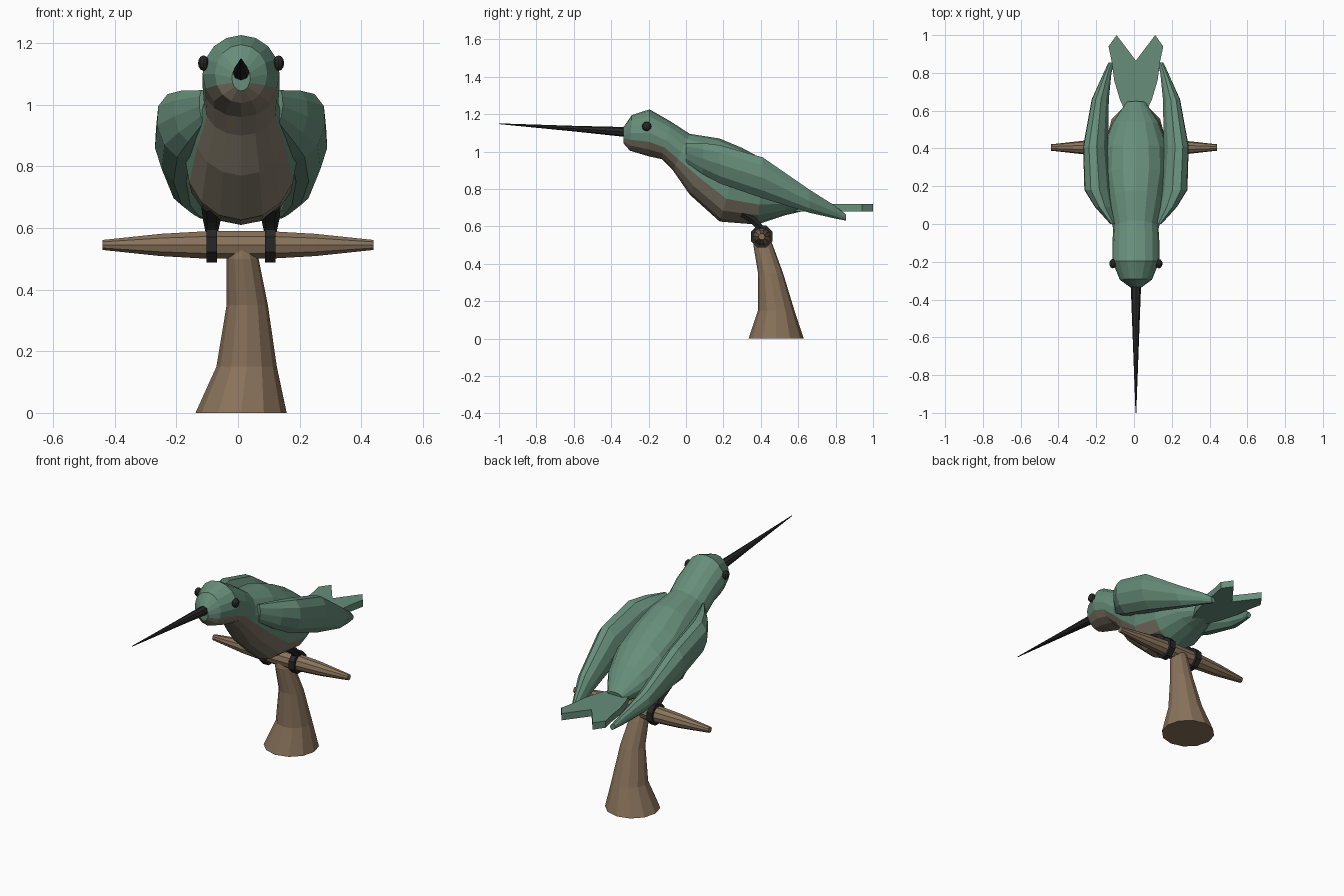
import bpy, bmesh
from math import sin, cos, pi
from mathutils import Vector

if "Cube" in bpy.data.objects:
    bpy.data.objects.remove(bpy.data.objects["Cube"])

CX = 0.01  # bird's mirror plane


def material(name, rgb):
    m = bpy.data.materials.new(name)
    m.diffuse_color = (*rgb, 1)
    m.use_nodes = True
    m.node_tree.nodes["Principled BSDF"].inputs["Base Color"].default_value = m.diffuse_color
    return m


GREEN = material("green_feathers", (0.135, 0.27, 0.195))
TAN = material("tan_breast", (0.22, 0.19, 0.14))
WOOD = material("wood", (0.25, 0.17, 0.105))
BLACK = material("black", (0.02, 0.02, 0.02))


def ring(center, u, v, n, phase=0.0):
    """Ellipse of n points spanned by half-axes u and v."""
    c, u, v = Vector(center), Vector(u), Vector(v)
    return [c + u * cos(2 * pi * (i + phase) / n) + v * sin(2 * pi * (i + phase) / n)
            for i in range(n)]


def loft(name, rings, mats, pick=None, closed=False):
    """Skin consecutive rings; pick(section, side) selects a material slot."""
    bm = bmesh.new()
    rows = [[bm.verts.new(p) for p in r] for r in rings]
    n, count = len(rows[0]), len(rows)
    for k in range(count if closed else count - 1):
        a, b = rows[k], rows[(k + 1) % count]
        for i in range(n):
            j = (i + 1) % n
            f = bm.faces.new((a[i], a[j], b[j], b[i]))
            f.material_index = pick(k, i) if pick else 0
    if not closed:
        bm.faces.new(rows[0])
        bm.faces.new(rows[-1])
    bmesh.ops.recalc_face_normals(bm, faces=bm.faces)
    me = bpy.data.meshes.new(name)
    bm.to_mesh(me)
    bm.free()
    for m in mats:
        me.materials.append(m)
    ob = bpy.data.objects.new(name, me)
    bpy.context.collection.objects.link(ob)
    return ob


# Body and head: top y,z / bottom y,z / half width
body = [(-.335, 1.13, -.335, 1.045, .03), (-.29, 1.195, -.30, 1.005, .085),
        (-.195, 1.226, -.20, .975, .125), (-.08, 1.16, -.13, .96, .125),
        (.02, 1.095, -.07, .90, .12), (.18, 1.07, .02, .77, .155),
        (.30, 1.02, .18, .626, .182), (.42, .955, .38, .61, .175),
        (.54, .86, .53, .66, .125), (.65, .74, .64, .685, .05)]
SIDES = 16
loft("body",
     [ring((CX, (ty + by) / 2, (tz + bz) / 2), (w, 0, 0),
           (0, (ty - by) / 2, (tz - bz) / 2), SIDES) for ty, tz, by, bz, w in body],
     [GREEN, TAN], lambda k, i: int(k < 7 and 9 <= i <= 14))

# Beak
loft("beak", [ring((CX, y, z), (w, 0, 0), (0, 0, h), 8) for y, z, w, h in
              [(-.31, 1.104, .028, .027), (-.6, 1.123, .017, .015), (-1, 1.149, .002, .002)]],
     [BLACK])

# Wing sections: y, inner x, outer x, bottom z, top z
wing = [(.0, .105, .135, .94, 1.05), (.09, .12, .215, .875, 1.05),
        (.18, .13, .27, .825, 1.04), (.41, .15, .277, .745, .975),
        (.66, .145, .232, .67, .80), (.80, .13, .17, .64, .71), (.855, .115, .145, .63, .665)]
for side, s in (("left", -1), ("right", 1)):
    loft(side + "_wing",
         [ring((CX + s * (a + b) / 2, y, (lo + hi) / 2), (s * (b - a) / 2 * 1.04, 0, 0),
               (s * (b - a) * .12, 0, (hi - lo) / 2), 10) for y, a, b, lo, hi in wing],
         [GREEN])
    # Eye
    bpy.ops.mesh.primitive_uv_sphere_add(segments=10, ring_count=6, radius=.025,
                                         location=(CX + s * .122, -.21, 1.135))
    eye = bpy.context.object
    eye.name = side + "_eye"
    eye.scale = (.75, 1, 1)
    eye.data.materials.append(BLACK)
    # Leg
    lx = CX + s * .095
    loft(side + "_leg",
         [ring((lx, y, z), (w, 0, 0), (0, .012, .018), 6) for y, z, w in
          [(.30, .67, .034), (.36, .632, .03), (.405, .585, .02)]], [BLACK])
    # Foot gripping the perch
    grip = []
    for k in range(8):
        a = 2 * pi * (k + .5) / 8
        d = Vector((0, cos(a), sin(a)))
        c = Vector((lx, .405, .547)) + d * .048
        grip.append(ring(c, (.024, 0, 0), d * .022, 4, .5))
    loft(side + "_foot", grip, [BLACK], closed=True)

# Forked tail plate
half = [(.04, .56), (.085, .66), (.115, .76), (.128, .86), (.145, .94), (.102, 1.0)]
outline = half + [(0, .865)] + [(-x, y) for x, y in reversed(half)]
loft("tail", [[(CX + x, y, z) for x, y in outline] for z in (.68, .72)], [GREEN])

# Perch
loft("perch", [ring((x, .405, .545), (0, r, 0), (0, 0, r), 10) for x, r in
               [(-.44, .017), (-.25, .038), (-.1, .047), (.1, .047), (.25, .038), (.44, .017)]],
     [WOOD])

# Trunk
loft("trunk", [ring((x, y, z), (r, 0, 0), (0, r, 0), 12) for z, x, y, r in
               [(0, .01, .482, .148), (.15, .028, .482, .098),
                (.35, .03, .452, .067), (.5, .015, .412, .052), (.545, .01, .405, .04)]],
     [WOOD])
